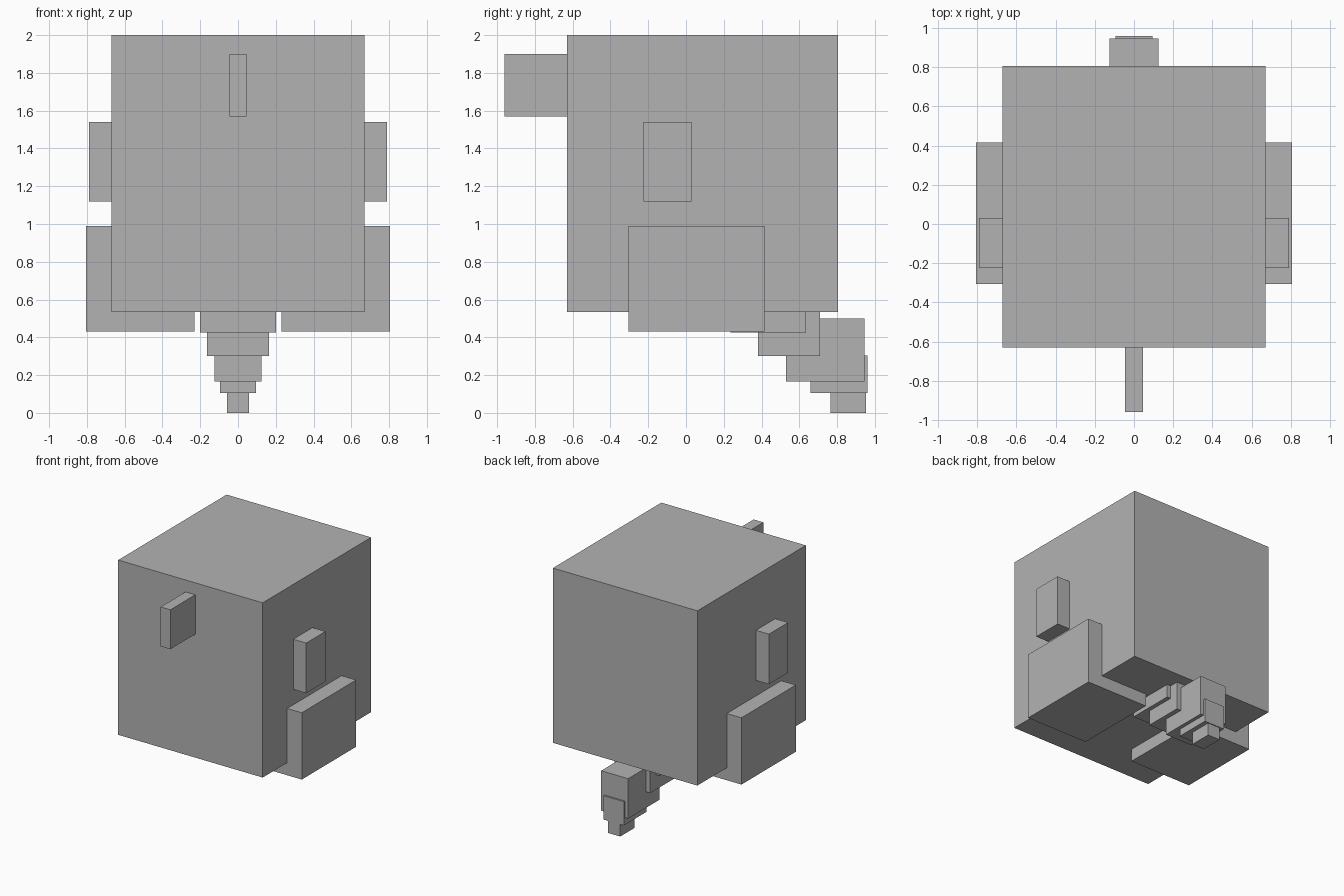
import bpy
import bmesh
from mathutils import Vector

cube = bpy.data.objects.get("Cube")
if cube:
    bpy.data.objects.remove(cube, do_unlink=True)

# One plain grey for the whole model
grey = bpy.data.materials.new("plain_grey")
grey.use_nodes = True
colour = (0.45, 0.45, 0.45, 1)
grey.diffuse_color = colour
for node in grey.node_tree.nodes:
    if node.type == 'BSDF_PRINCIPLED':
        node.inputs["Base Color"].default_value = colour


def box(name, x, y, z):
    """Flat-faced box given its (low, high) range on each axis."""
    low, high = (Vector(corner) for corner in zip(x, y, z))
    bm = bmesh.new()
    bmesh.ops.create_cube(bm, size=1)
    bmesh.ops.scale(bm, vec=high - low, verts=bm.verts)
    mesh = bpy.data.meshes.new(name)
    bm.to_mesh(mesh)
    bm.free()
    mesh.materials.append(grey)
    obj = bpy.data.objects.new(name, mesh)
    obj.location = (low + high) / 2
    bpy.context.collection.objects.link(obj)
    return obj


def pair(name, x, y, z):
    """The same box on both sides."""
    box("left_" + name, x, y, z)
    box("right_" + name, (-x[1], -x[0]), y, z)


# Block body and the thin nose on its front
box("body", (-0.67, 0.67), (-0.63, 0.806), (0.535, 2.0))
box("nose", (-0.045, 0.045), (-0.96, -0.63), (1.57, 1.90))

# Side parts
pair("ear", (0.67, 0.79), (-0.225, 0.03), (1.12, 1.54))
pair("foot", (0.23, 0.805), (-0.305, 0.415), (0.43, 0.99))

# Tail stepping down and back: half width, y range, z range
tail = [
    (0.20, (0.235, 0.635), (0.425, 0.60)),
    (0.165, (0.38, 0.71), (0.30, 0.58)),
    (0.125, (0.53, 0.945), (0.165, 0.50)),
    (0.095, (0.66, 0.96), (0.105, 0.305)),
    (0.057, (0.765, 0.953), (0.0, 0.20)),
]
for i, (half, y, z) in enumerate(tail, 1):
    box(f"tail_segment_{i}", (-half, half), y, z)
